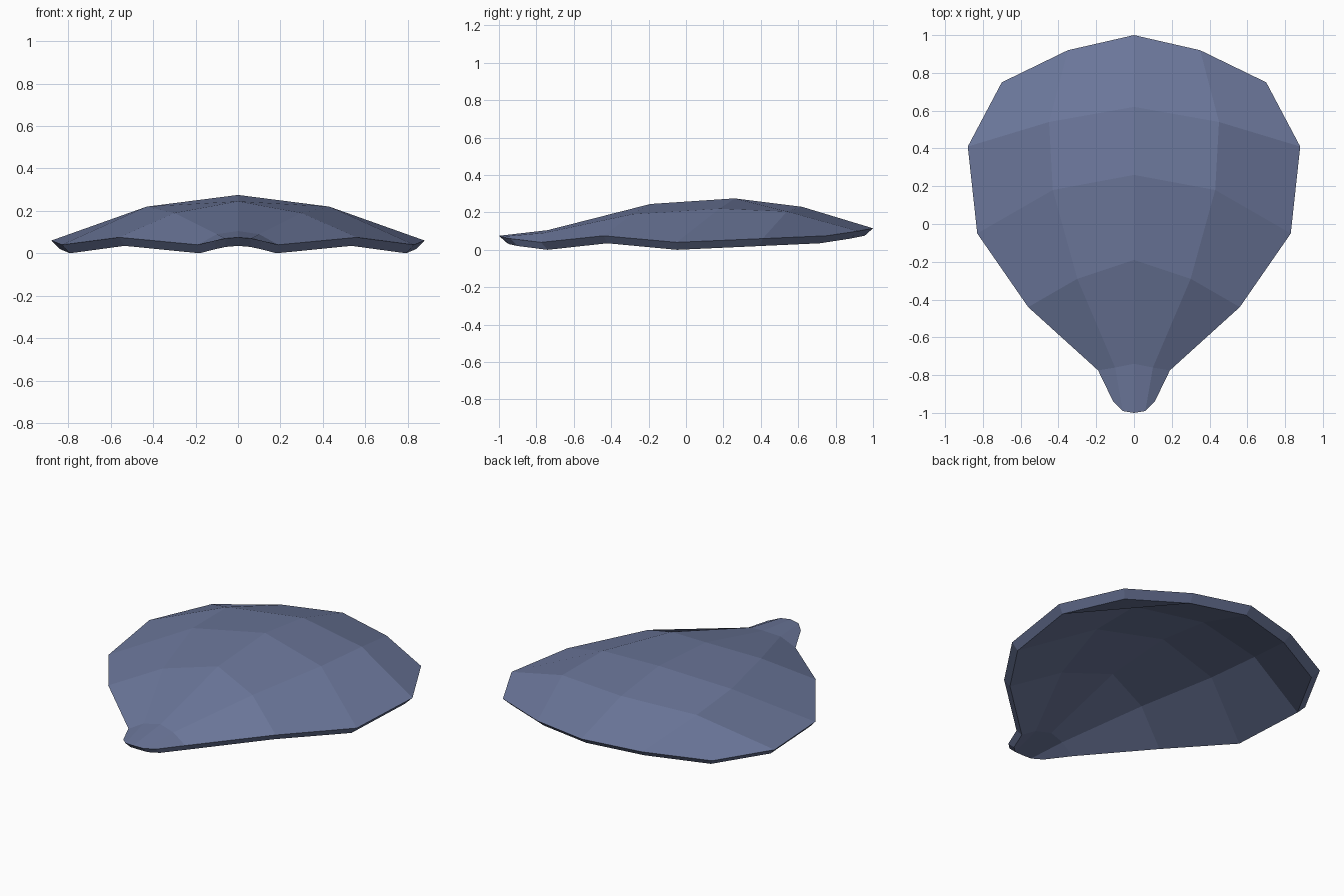
import bpy
import bmesh
from mathutils import Vector

default_cube = bpy.data.objects.get("Cube")
if default_cube:
    bpy.data.objects.remove(default_cube)

# One flat colour for the whole shell
material = bpy.data.materials.new("slate blue")
material.use_nodes = True
colour = (0.15, 0.187, 0.33, 1)
material.diffuse_color = colour
material.node_tree.nodes["Principled BSDF"].inputs["Base Color"].default_value = colour

# Half cross-sections from the hinge to the broad edge: ridge, middle, rim
sections = [
    [(0, -1, .075), (.06, -.99, .07), (.11, -.94, .06)],
    [(0, -.74, .105), (.1, -.76, .09), (.19, -.775, .04)],
    [(0, -.19, .245), (.3, -.29, .19), (.56, -.44, .075)],
    [(0, .26, .275), (.43, .18, .22), (.83, -.05, .04)],
    [(0, .62, .23), (.45, .54, .205), (.88, .41, .06)],
    [(0, 1, .115), (.35, .92, .1), (.7, .75, .075)],
]


def add_layer(bm, scale, drop):
    """Add one grid of vertices, shrunk inward and lowered."""
    return [[bm.verts.new(Vector((x * scale, y * scale, z - drop)))
             for x, y, z in row] for row in sections]


def add_surface(bm, grid, flip):
    """Skin a grid with quads."""
    for lower, upper in zip(grid, grid[1:]):
        for i in range(len(lower) - 1):
            quad = [lower[i], lower[i + 1], upper[i + 1], upper[i]]
            bm.faces.new(quad[::-1] if flip else quad)


def rim(grid):
    """Outline of the half shell, from hinge centre to broad edge centre."""
    return grid[0] + [row[-1] for row in grid[1:-1]] + grid[-1][::-1]


# Outer and inner skins joined by a bevelled rim
bm = bmesh.new()
outer = add_layer(bm, 1, 0)
inner = add_layer(bm, .955, .04)
add_surface(bm, outer, False)
add_surface(bm, inner, True)
outer_rim, inner_rim = rim(outer), rim(inner)
for i in range(len(outer_rim) - 1):
    bm.faces.new((outer_rim[i], inner_rim[i], inner_rim[i + 1], outer_rim[i + 1]))

mesh = bpy.data.meshes.new("shell")
bm.to_mesh(mesh)
bm.free()
mesh.materials.append(material)
shell = bpy.data.objects.new("shell", mesh)
bpy.context.collection.objects.link(shell)

# Mirror the half shell across the ridge
mirror = shell.modifiers.new("mirror", "MIRROR")
mirror.use_axis[0] = True
mirror.use_clip = True
